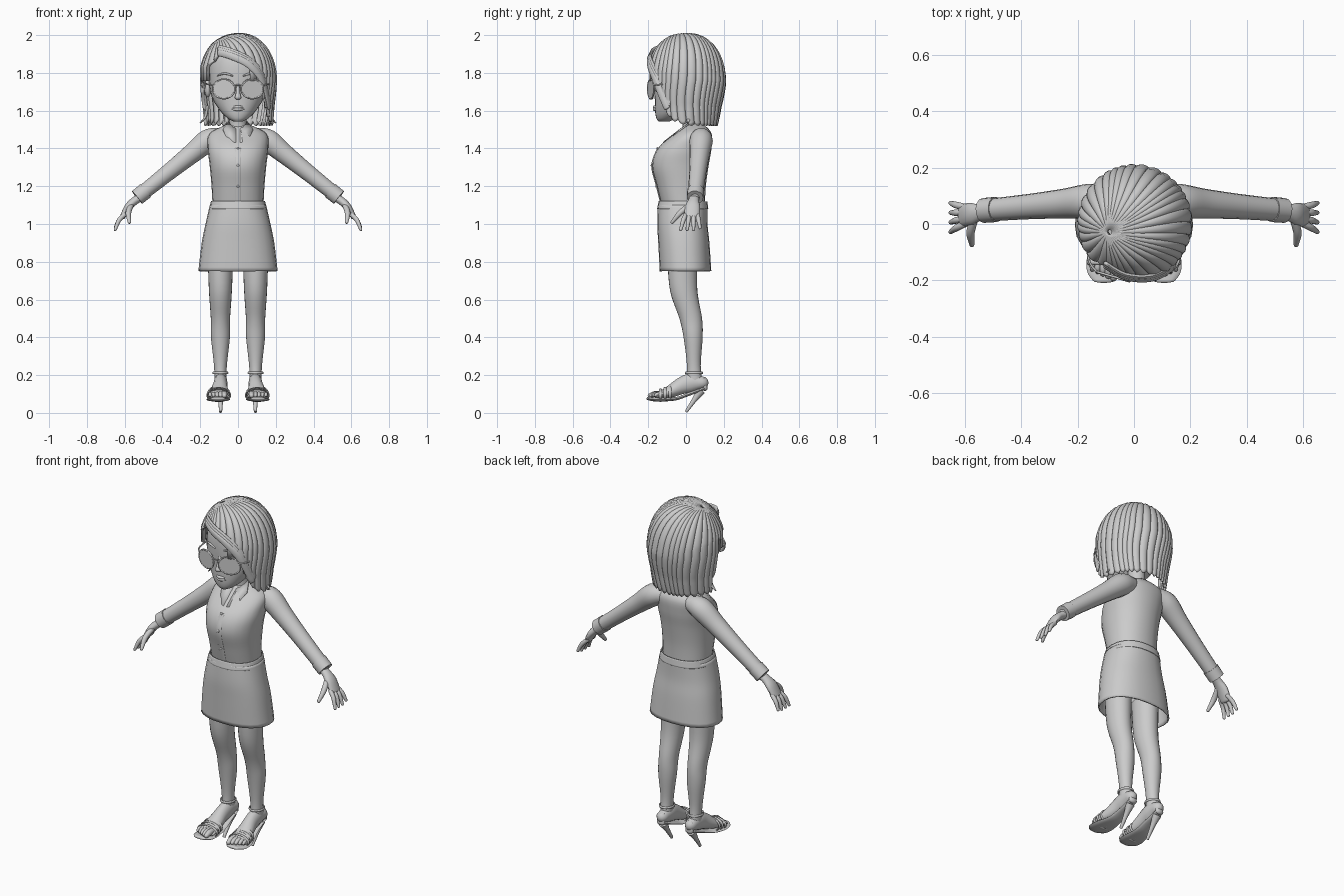
import bpy, bmesh, math
from mathutils import Vector

if "Cube" in bpy.data.objects:
    bpy.data.objects.remove(bpy.data.objects["Cube"])

shade = 0.6
grey = bpy.data.materials.new("plain grey")
grey.use_nodes = True
grey.diffuse_color = (shade, shade, shade, 1)
grey.node_tree.nodes["Principled BSDF"].inputs["Base Color"].default_value = grey.diffuse_color

X, Y, Z = Vector((1, 0, 0)), Vector((0, 1, 0)), Vector((0, 0, 1))


def finish(name, verts, faces, mirror=False, thick=0):
    mesh = bpy.data.meshes.new(name)
    mesh.from_pydata(verts, [], faces)
    mesh.materials.append(grey)
    bm = bmesh.new()
    bm.from_mesh(mesh)
    bmesh.ops.recalc_face_normals(bm, faces=bm.faces)
    bm.to_mesh(mesh)
    bm.free()
    obj = bpy.data.objects.new(name, mesh)
    bpy.context.collection.objects.link(obj)
    if thick:
        solid = obj.modifiers.new("thickness", "SOLIDIFY")
        solid.thickness = thick
        solid.offset = 0
    if mirror:
        obj.modifiers.new("mirror", "MIRROR")
    for other in bpy.context.selected_objects:
        other.select_set(False)
    obj.select_set(True)
    bpy.context.view_layer.objects.active = obj
    bpy.ops.object.shade_smooth_by_angle(angle=math.radians(50))


def skin(name, rings, caps=True, loop=False, **options):
    # Joins equal-sized rings of points into one surface
    n, count = len(rings[0]), len(rings)
    faces = []
    for i in range(count if loop else count - 1):
        a, b = i * n, (i + 1) % count * n
        for j in range(n):
            k = (j + 1) % n
            faces.append((a + j, a + k, b + k, b + j))
    if caps and not loop:
        faces += [tuple(range(n)), tuple(range((count - 1) * n, count * n))]
    finish(name, [p for ring in rings for p in ring], faces, **options)


def oval(centre, u, v, ru, rv, n=24, power=2.0):
    points = []
    for j in range(n):
        a = math.tau * j / n
        cu, cv = (math.copysign(abs(w) ** (2 / power), w) for w in (math.cos(a), math.sin(a)))
        points.append(Vector(centre) + u * ru * cu + v * rv * cv)
    return points


def spread(rows, cuts=5):
    # Smooth curve through every row of numbers
    out, last = [], len(rows) - 1
    for i in range(last):
        near = zip(rows[max(i - 1, 0)], rows[i], rows[i + 1], rows[min(i + 2, last)])
        near = list(near)
        for t in (j / cuts for j in range(cuts)):
            out.append([q + t / 2 * (r - p + t * (2 * p - 5 * q + 4 * r - s + t * (3 * (q - r) + s - p)))
                        for p, q, r, s in near])
    return out + [list(rows[last])]


def level(z, wide, front, back):
    return z, wide, front, back


def stack(name, levels, x=0, power=2.0, **options):
    # Horizontal sections, one above the other
    rings = [oval((x, (front + back) / 2, z), X, Y, wide, (back - front) / 2, power=power)
             for z, wide, front, back in spread(levels)]
    skin(name, rings, mirror=x != 0, **options)


def tube(name, points, hint=Y, mirror=True, rounded=True):
    # Sections along a path: x, y, z, radius along the hint, other radius
    rows = spread([(*p[:4], p[-1]) for p in points])
    rings = []
    for i, row in enumerate(rows):
        centre = Vector(row[:3])
        t = (Vector(rows[min(i + 1, len(rows) - 1)][:3]) - Vector(rows[max(i - 1, 0)][:3])).normalized()
        u = (hint - t * hint.dot(t)).normalized()
        v, ru, rv = t.cross(u), row[3], row[4]
        ring = oval(centre, u, v, ru, rv, 14)
        domes = [oval(centre + t * sign * rv * math.sin(a), u, v, ru * math.cos(a), rv * math.cos(a), 14)
                 for sign in (-1, 1) for a in (.5, 1, 1.4)]
        if rounded and i == 0:
            rings += reversed(domes[:3])
        rings.append(ring)
        if rounded and i == len(rows) - 1:
            rings += domes[3:]
    skin(name, rings, mirror=mirror)


def hoop(name, centre, u, v, ru, rv, thick, wide):
    # Closed band around an oval
    axis = u.cross(v)
    rings = [oval(p, (p - Vector(centre)).normalized(), axis, thick, wide, 8)
             for p in oval(centre, u, v, ru, rv, 32)]
    skin(name, rings, loop=True, mirror=True)


def blob(name, centre, size, mirror=True):
    rings = [oval(Vector(centre) + Z * size[2] * math.sin(a), X, Y, size[0] * math.cos(a), size[1] * math.cos(a), 16)
             for a in (math.pi * (i / 10 - .5) * .98 for i in range(11))]
    skin(name, rings, mirror=mirror)


# Blouse with collar, placket and buttons
bust = [level(z=1.1, wide=.135, front=-.13, back=.1), level(z=1.2, wide=.14, front=-.155, back=.105),
        level(z=1.31, wide=.15, front=-.18, back=.12), level(z=1.4, wide=.16, front=-.15, back=.135),
        level(z=1.48, wide=.15, front=-.06, back=.135), level(z=1.53, wide=.05, front=0, back=.09)]
stack("blouse", bust, power=2.2)
finish("collar_flaps", [(.05, .03, 1.54), (.01, -.03, 1.5), (.01, -.12, 1.43), (.05, -.1, 1.43), (.08, -.03, 1.5)],
       [range(5)], mirror=True, thick=.009)
placket = [(0, front, z, .016, .004) for z, wide, front, back in bust[:4]]
tube("placket", placket, hint=X, mirror=False)
for x, y, z, *size in placket[1:]:
    blob("button", (x, y - .003, z), (.007, .004, .007), mirror=False)

# Skirt, open below
stack("skirt", [level(z=1.1, wide=.145, front=-.145, back=.11), level(z=1, wide=.168, front=-.148, back=.11),
                level(z=.9, wide=.188, front=-.143, back=.12), level(z=.75, wide=.206, front=-.135, back=.13)],
      power=2.3, caps=False, thick=.008)
stack("waistband", [level(z=1.12, wide=.14, front=-.142, back=.11), level(z=1.08, wide=.15, front=-.15, back=.115)],
      power=2.3, caps=False, thick=.006)

# Sleeves and cuffs
shoulder, wrist = Vector((.16, .08, 1.44)), Vector((.51, .05, 1.16))
tube("sleeves", [(.1, .08, 1.46, .05), (*shoulder, .062), (*shoulder.lerp(wrist, .25), .053),
                 (*shoulder.lerp(wrist, .6), .045), (*wrist, .04)])
tube("cuffs", [(*shoulder.lerp(wrist, .94), .045), (*shoulder.lerp(wrist, 1.07), .044)], rounded=False)

# Hands
tube("palms", [(.52, .045, 1.14, .026, .022), (.55, .04, 1.12, .03, .022), (.58, .035, 1.09, .04, .021),
               (.61, .03, 1.04, .04, .015)])
for i, name in enumerate(("little", "ring", "middle", "index")):
    root, tip = .06 - .02 * i, .074 - .034 * i
    low = .98 if name == "little" else .97
    tube(name + "_fingers", [(.6, root, 1.05, .012), (.63, (root + tip) / 2, 1.02, .012), (.65, tip, low, .008)])
tube("thumbs", [(.565, .02, 1.1, .014), (.58, -.03, 1.06, .015), (.575, -.073, 1.01, .009)], hint=X)

# Legs
stack("legs", [level(z=.85, wide=.068, front=-.1, back=.06), level(z=.65, wide=.061, front=-.085, back=.06),
               level(z=.5, wide=.051, front=-.035, back=.085), level(z=.4, wide=.05, front=-.013, back=.088),
               level(z=.25, wide=.034, front=.005, back=.078), level(z=.15, wide=.032, front=0, back=.09)], x=.093)

# Feet and toes
tube("feet", [(.092, .085, .16, .033, .034), (.092, .03, .16, .036, .05), (.094, -.02, .145, .038, .046),
              (.1, -.09, .11, .05, .032), (.105, -.15, .09, .056, .016)], hint=X)
for i in range(5):
    x, y, r = .072 + .019 * i, -.19 + .007 * i, .016 - .0017 * i
    tube("toes", [(x, -.13, .1, r), (x, (y - .14) / 2, .1, r), (x, y, .092, r * .8)], hint=X)

# Heeled sandals
tube("soles", [(.092, .1, .13, .025, .009), (.092, .01, .097, .034, .009), (.096, -.05, .076, .045, .009),
               (.104, -.12, .071, .062, .011), (.106, -.17, .072, .06, .011), (.106, -.2, .076, .04, .009)], hint=X)
tube("heels", [(.092, .08, .12, .025), (.092, .045, .07, .014), (.092, 0, .005, .008)], hint=X, rounded=False)
tube("heel_cups", [(.092, .1, .13, .025, .014), (.092, .098, .18, .022, .01)], hint=X)
hoop("ankle_straps", (.093, .042, .212), X, Y, .038, .044, thick=.004, wide=.007)
for i in range(3):
    hoop("toe_straps", (.102, -.085 - .025 * i, .105 - .006 * i), X, Z, .056 + .003 * i, .038 - .003 * i,
         thick=.004, wide=.008)

# Neck and head
stack("neck", [level(z=1.46, wide=.06, front=-.02, back=.1), level(z=1.54, wide=.045, front=-.02, back=.07),
               level(z=1.62, wide=.046, front=-.04, back=.07)])
stack("head", [level(z=1.542, wide=.022, front=-.145, back=-.09), level(z=1.56, wide=.055, front=-.157, back=-.05),
               level(z=1.6, wide=.095, front=-.164, back=.02), level(z=1.68, wide=.142, front=-.166, back=.11),
               level(z=1.8, wide=.155, front=-.172, back=.14), level(z=1.88, wide=.14, front=-.16, back=.14),
               level(z=1.93, wide=.1, front=-.12, back=.11), level(z=1.95, wide=.04, front=-.05, back=.05)], power=2.1)

# Face
tube("nose", [(0, -.16, 1.75, .008), (0, -.18, 1.69, .012), (0, -.185, 1.672, .018, .014)], hint=X, mirror=False)
for z in (1.607, 1.619):
    tube("lips", [(.03 * side, -.167 + .01 * abs(side), z, .009 - .005 * abs(side)) for side in (-1, 0, 1)],
         hint=Z, mirror=False)
blob("eyes", (.066, -.145, 1.72), (.03, .022, .022))
blob("ears", (.16, 0, 1.72), (.018, .03, .05))
tube("eyebrows", [(.03, -.171, 1.785, .004), (.07, -.162, 1.797, .006), (.11, -.13, 1.785, .003)], hint=Z)

# Glasses
tilt, lens = Vector((.96, -.28 * -1, 0)), Vector((.075, -.186, 1.715))
skin("lenses", [oval(lens + Y * d, tilt, Z, .06, .05, power=2.3) for d in (-.003, .003)], mirror=True)
hoop("lens_frames", lens, tilt, Z, .061, .051, thick=.0045, wide=.0045)
tube("glasses_bridge", [(side * .02, -.2, 1.735, .004) for side in (-1, 1)], hint=Z, mirror=False)
tube("glasses_temples", [(.134, -.168, 1.735, .004), (.162, -.12, 1.74, .004), (.17, .02, 1.745, .004)], hint=Z)

# Hair: locks fanning from the parting, cut to a hem that opens around the face
hem = [(0, 1.55), (176, 1.55), (192, 1.77), (240, 1.91), (270, 1.87), (300, 1.79), (335, 1.58), (360, 1.55)]
parting, middle, rise = Vector((-.09, -.03, 0)), 1.76, .24
locks, per_lock, steps = 34, 8, 26


def hem_height(degrees):
    for (a, low), (b, high) in zip(hem, hem[1:]):
        if a <= degrees <= b:
            return low + (high - low) * (degrees - a) / (b - a)


def hair_point(a, s, bump):
    # s runs over the crown to 1, then down the sides to 2
    edge = Vector((.003 + .192 * math.cos(a), .004 + .197 * math.sin(a), 0))
    reach = math.sin(min(s, 1) * math.pi / 2)
    p = parting.lerp(edge, reach)
    if s <= 1:
        r = min(1, (p.x / .195) ** 2 + (p.y / .2) ** 2)
        p.z = rise * (1 - r ** 1.15) ** .5
    else:
        down = s - 1
        p *= 1 - (.13 + .1 * max(0, math.sin(a))) * down ** 1.5 + .11 * max(0, down - .65)
        p.z = -.21 * down
    outward = Vector((p.x, p.y, max(p.z, 0))).normalized()
    return p + Z * middle + outward * .011 * (bump - .6) * min(1, 2.5 * reach)


columns = []
for j in range(locks * per_lock):
    q = math.tau * j / (locks * per_lock)
    a = q + .06 * math.sin(5 * q)
    bump = abs(math.sin(math.pi * j / per_lock)) ** .6
    goal = hem_height(math.degrees(a) % 360)
    end, high = 0, 2
    for trial in range(20):
        half = (end + high) / 2
        if hair_point(a, half, .6).z > goal:
            end = half
        else:
            high = half
    end += bump * (.14 if end > 1.3 else .02)
    path = [.03 + (end - .03) * i / steps for i in range(steps + 1)]
    columns.append([hair_point(a + .05 * math.sin(3 * s), s, bump) for s in path])
skin("hair", list(zip(*columns)), caps=False, thick=.016)
tube("hair_flicks", [(.165, .02, 1.62, .016, .01), (.172, .015, 1.57, .014, .007), (.2, .01, 1.535, .003)])

# Swept fringe locks
for i in range(3):
    drop = Vector((0, -.006, -.012)) * i
    spots = (-.1, -.14, 1.93), (-.03, -.18, 1.91), (.06, -.185, 1.865), (.13, -.15, 1.78), (.165, -.09, 1.64)
    tube("fringe_lock", [(*(Vector(spot) + drop), .018, .008) for spot in spots], hint=Z, mirror=False)
